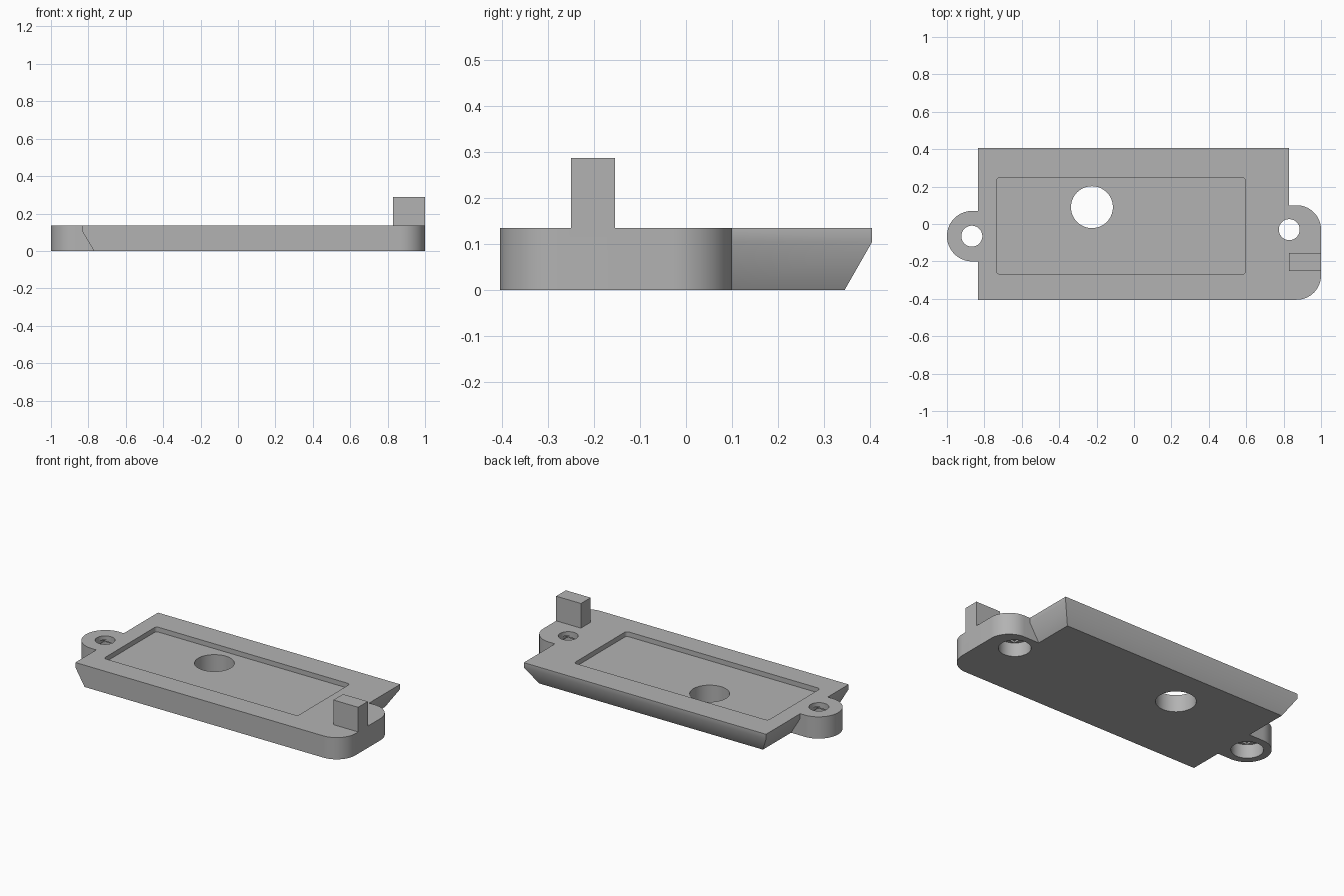
import bpy, bmesh
from math import cos, sin, pi, radians

if "Cube" in bpy.data.objects:
    bpy.data.objects.remove(bpy.data.objects["Cube"])

TOP = 0.135

grey = bpy.data.materials.new("plain grey")
grey.use_nodes = True
grey.diffuse_color = (0.45, 0.45, 0.45, 1)
grey.node_tree.nodes["Principled BSDF"].inputs["Base Color"].default_value = (0.45, 0.45, 0.45, 1)


def loft(name, rings):
    """Closed solid through rings given as (outline, height)."""
    bm = bmesh.new()
    rows = [[bm.verts.new((x, y, z)) for x, y in pts] for pts, z in rings]
    bm.faces.new(rows[0][::-1])
    bm.faces.new(rows[-1])
    for low, high in zip(rows, rows[1:]):
        n = len(low)
        for i in range(n):
            j = (i + 1) % n
            bm.faces.new((low[i], low[j], high[j], high[i]))
    bmesh.ops.recalc_face_normals(bm, faces=bm.faces)
    mesh = bpy.data.meshes.new(name)
    bm.to_mesh(mesh)
    bm.free()
    mesh.materials.append(grey)
    ob = bpy.data.objects.new(name, mesh)
    bpy.context.collection.objects.link(ob)
    return ob


def rounded(x0, x1, y0, y1, radii=(0, 0, 0, 0), steps=16):
    """Rectangle outline; radii run front-left, front-right, back-right, back-left."""
    corners = [(x0, y0, 1, 1), (x1, y0, -1, 1), (x1, y1, -1, -1), (x0, y1, 1, -1)]
    pts = []
    for k, ((x, y, sx, sy), r) in enumerate(zip(corners, radii)):
        if r == 0:
            pts.append((x, y))
            continue
        for i in range(steps + 1):
            a = pi + k * pi / 2 + i * pi / 2 / steps
            pts.append((x + sx * r + r * cos(a), y + sy * r + r * sin(a)))
    return pts


def circle(x, y, r, n=64):
    return [(x + r * cos(2 * pi * i / n), y + r * sin(2 * pi * i / n)) for i in range(n)]


def prism(name, outline, z0, z1):
    return loft(name, [(outline, z0), (outline, z1)])


def combine(body, other, operation):
    mod = body.modifiers.new("join", "BOOLEAN")
    mod.operation = operation
    mod.solver = "EXACT"
    mod.object = other
    bpy.context.view_layer.objects.active = body
    bpy.ops.object.modifier_apply(modifier=mod.name)
    bpy.data.objects.remove(other)


# Main plate, undercut on the back and both ends
rim = rounded(-0.833, 0.83, -0.405, 0.405)
foot = rounded(-0.77, 0.767, -0.405, 0.345)
plate = loft("mounting_plate", [(foot, 0), (rim, 0.105), (rim, TOP)])

# Rounded end block, screw lug and upright post
combine(plate, prism("end_block", rounded(0.6, 1, -0.405, 0.1, (0, 0.13, 0.13, 0)), 0, TOP), "UNION")
combine(plate, prism("screw_lug", rounded(-1, -0.7, -0.2, 0.07, (0.135, 0, 0, 0.135), 24), 0, TOP), "UNION")
combine(plate, prism("post", rounded(0.83, 1, -0.25, -0.155), 0.05, 0.288), "UNION")

# Shallow tray and cable hole
tray = rounded(-0.735, 0.597, -0.268, 0.247, (0.018,) * 4, 6)
combine(plate, prism("tray_cutter", tray, TOP - 0.03, 0.2), "DIFFERENCE")
combine(plate, prism("cable_cutter", circle(-0.225, 0.09, 0.112), -0.1, 0.2), "DIFFERENCE")

# Screw holes, counterbored from below with stepped ceilings
for x, y in ((-0.867, -0.065), (0.83, -0.03)):
    r = 0.056
    steps = [
        (circle(x, y, r), 0.2),
        (circle(x, y, 0.09), 0.085),
        (rounded(x - r, x + r, y - 0.068, y + 0.068), 0.097),
        (rounded(x - r, x + r, y - r, y + r), 0.109),
    ]
    for outline, height in steps:
        combine(plate, prism("screw_cutter", outline, -0.1, height), "DIFFERENCE")

# Merge flat regions and set the shading
bm = bmesh.new()
bm.from_mesh(plate.data)
bmesh.ops.remove_doubles(bm, verts=bm.verts, dist=0.0001)
bmesh.ops.dissolve_limit(bm, angle_limit=radians(0.5), verts=bm.verts, edges=bm.edges)
bm.to_mesh(plate.data)
bm.free()
bpy.ops.object.select_all(action="DESELECT")
plate.select_set(True)
bpy.context.view_layer.objects.active = plate
bpy.ops.object.shade_smooth_by_angle(angle=radians(35))
